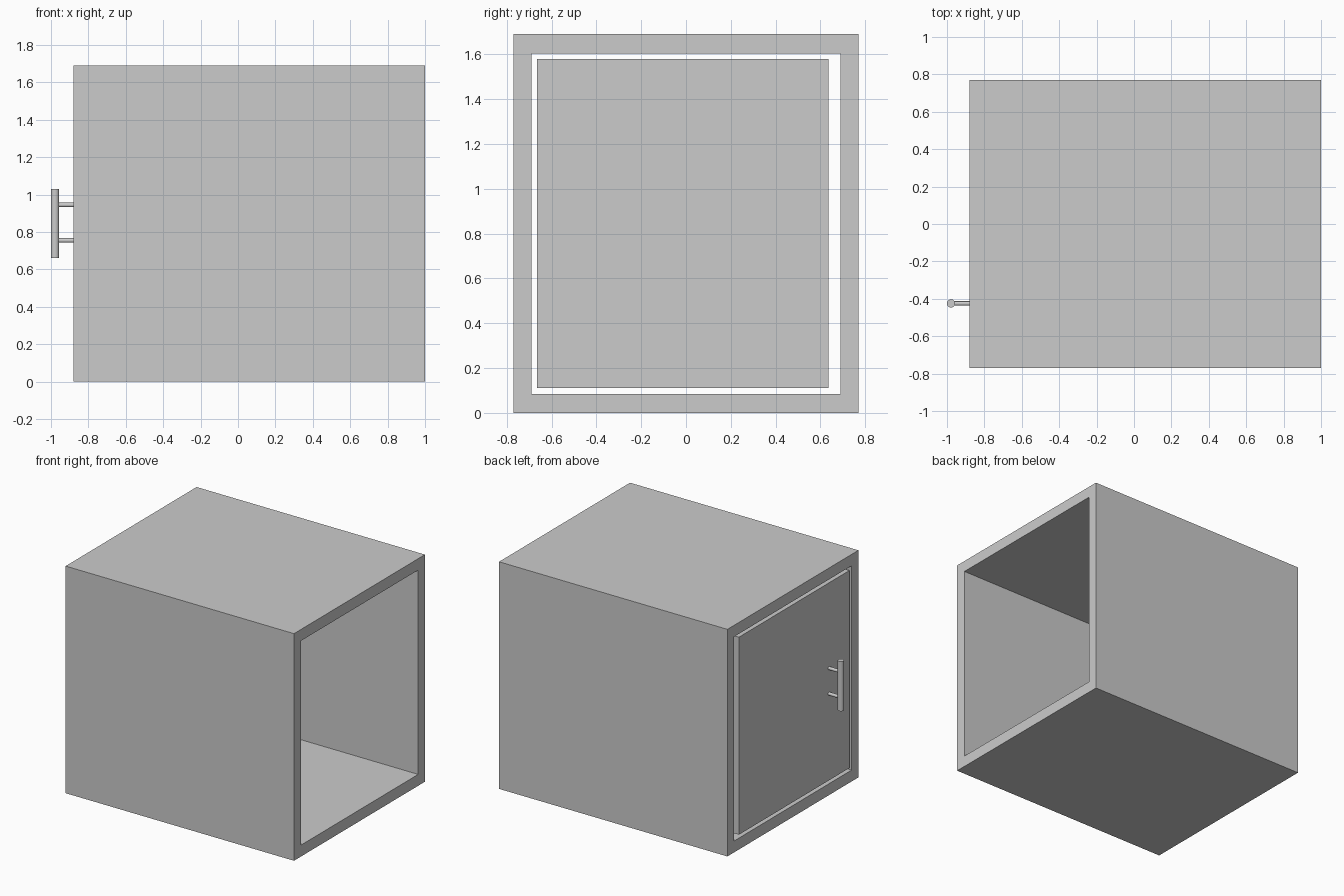
import bpy
import bmesh
from mathutils import Vector

cube = bpy.data.objects.get("Cube")
if cube:
    bpy.data.objects.remove(cube, do_unlink=True)

# Single light grey material
grey = bpy.data.materials.new("light_grey")
grey.use_nodes = True
colour = (0.6, 0.6, 0.6, 1)
grey.diffuse_color = colour
grey.node_tree.nodes["Principled BSDF"].inputs["Base Color"].default_value = colour

FRONT_X, BACK_X = -0.88, 1.0


def add_object(name, bm):
    bmesh.ops.recalc_face_normals(bm, faces=bm.faces)
    mesh = bpy.data.meshes.new(name)
    bm.to_mesh(mesh)
    bm.free()
    mesh.materials.append(grey)
    obj = bpy.data.objects.new(name, mesh)
    bpy.context.collection.objects.link(obj)
    return obj


def rectangle(bm, x, y0, y1, z0, z1):
    return [bm.verts.new((x, y, z)) for y, z in ((y0, z0), (y1, z0), (y1, z1), (y0, z1))]


def box(name, x0, x1, y0, y1, z0, z1):
    bm = bmesh.new()
    face = bm.faces.new(rectangle(bm, x0, y0, y1, z0, z1))
    result = bmesh.ops.extrude_face_region(bm, geom=[face])
    moved = [v for v in result["geom"] if isinstance(v, bmesh.types.BMVert)]
    bmesh.ops.translate(bm, verts=moved, vec=(x1 - x0, 0, 0))
    if face.is_valid and len(bm.faces) == 5:
        bm.faces.new([v for v in bm.verts if v not in moved])
    return add_object(name, bm)


def rod(name, start, end, radius):
    start, end = Vector(start), Vector(end)
    axis = end - start
    bpy.ops.mesh.primitive_cylinder_add(
        vertices=32, radius=radius, depth=axis.length, location=(start + end) / 2,
        rotation=axis.to_track_quat("Z", "Y").to_euler())
    obj = bpy.context.object
    obj.name = name
    obj.data.materials.append(grey)
    bpy.ops.object.shade_smooth_by_angle()
    return obj


# Cabinet shell: a rectangular tube, open at both ends
bm = bmesh.new()
rings = [rectangle(bm, x, *size) for x, size in (
    (FRONT_X, (-0.77, 0.77, 0, 1.69)),
    (BACK_X, (-0.77, 0.77, 0, 1.69)),
    (BACK_X, (-0.69, 0.69, 0.085, 1.605)),
    (FRONT_X, (-0.69, 0.69, 0.085, 1.605)))]
for r in range(4):
    a, b = rings[r], rings[(r + 1) % 4]
    for i in range(4):
        j = (i + 1) % 4
        bm.faces.new((a[i], a[j], b[j], b[i]))
add_object("cabinet_shell", bm)

# Inset door, flush with the shell's rim
box("door", FRONT_X, FRONT_X + 0.08, -0.665, 0.635, 0.11, 1.58)

# Bar handle on two posts
HANDLE_X, HANDLE_Y = -0.978, -0.425
rod("handle_bar", (HANDLE_X, HANDLE_Y, 0.66), (HANDLE_X, HANDLE_Y, 1.03), 0.022)
for label, z in (("lower", 0.755), ("upper", 0.945)):
    rod(label + "_handle_post", (HANDLE_X, HANDLE_Y, z), (FRONT_X, HANDLE_Y, z), 0.012)
